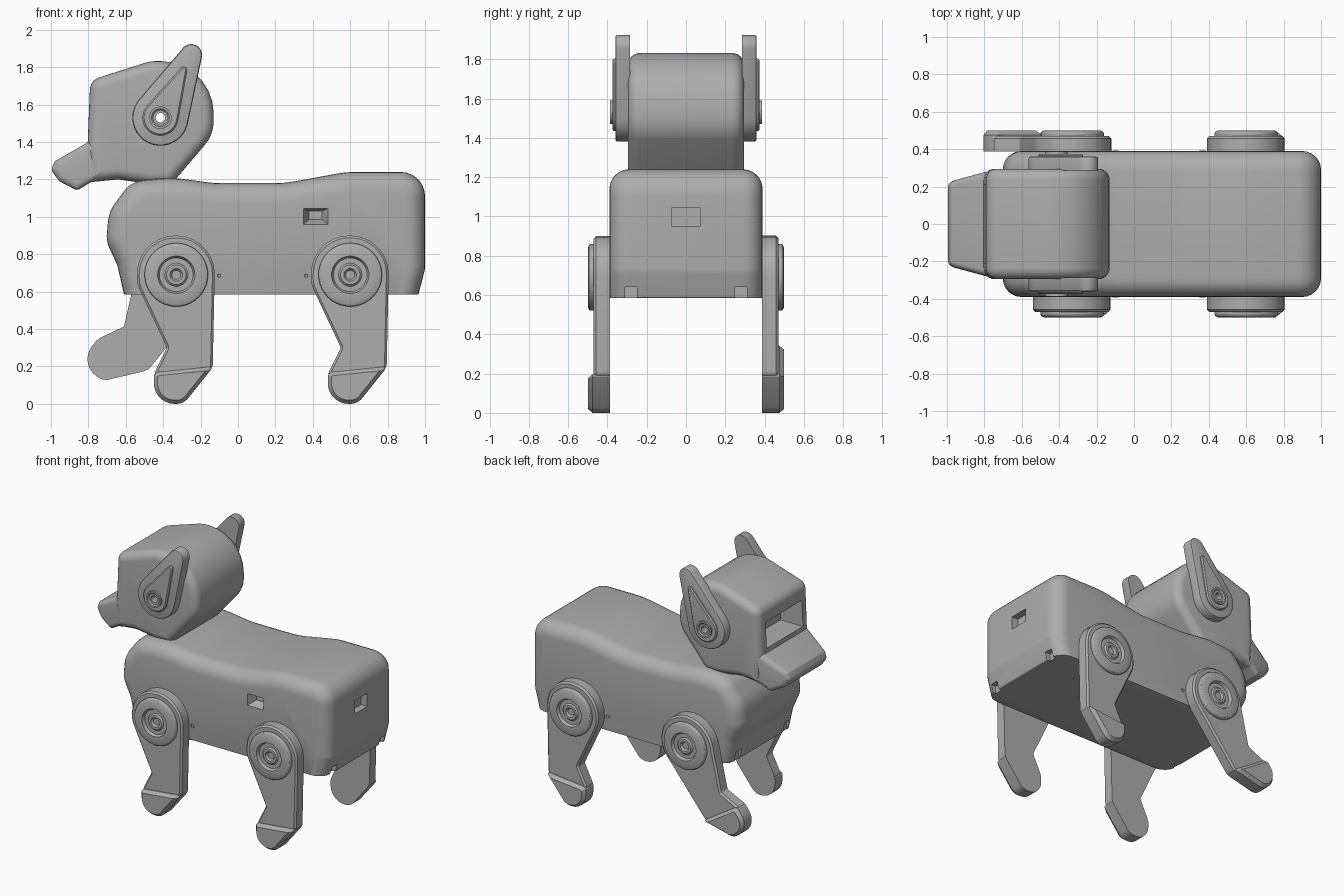
import bpy
import bmesh
from math import sin, cos, tan, pi, acos, atan2, radians
from mathutils import Vector, Matrix

old = bpy.data.objects.get("Cube")
if old:
    bpy.data.objects.remove(old, do_unlink=True)

grey = bpy.data.materials.new("light grey plastic")
grey.use_nodes = True
COLOUR = (0.42, 0.42, 0.42, 1)
grey.diffuse_color = COLOUR
grey.node_tree.nodes["Principled BSDF"].inputs["Base Color"].default_value = COLOUR


def finish(name, bm):
    bmesh.ops.recalc_face_normals(bm, faces=bm.faces)
    mesh = bpy.data.meshes.new(name)
    bm.to_mesh(mesh)
    bm.free()
    mesh.materials.append(grey)
    obj = bpy.data.objects.new(name, mesh)
    bpy.context.collection.objects.link(obj)
    return obj


def activate(obj):
    bpy.ops.object.select_all(action='DESELECT')
    obj.select_set(True)
    bpy.context.view_layer.objects.active = obj


def smooth(obj):
    activate(obj)
    bpy.ops.object.shade_smooth_by_angle(angle=radians(30))


def loft(name, loops):
    """Skin a list of (xz outline, y) loops and cap both ends."""
    bm = bmesh.new()
    rings = [[bm.verts.new((x, y, z)) for x, z in pts] for pts, y in loops]
    n = len(rings[0])
    for a, b in zip(rings, rings[1:]):
        for i in range(n):
            j = (i + 1) % n
            bm.faces.new((a[i], a[j], b[j], b[i]))
    bm.faces.new(rings[0])
    bm.faces.new(rings[-1])
    return finish(name, bm)


def outline(corners, d=0.0, flat_last=False, seg=7):
    """Polygon of (x, z, radius) inset by d, with every corner rounded."""
    n = len(corners)
    p = [Vector(c[:2]) for c in corners]
    area = sum(p[i - 1].cross(p[i]) for i in range(n))
    turn = 1 if area > 0 else -1
    dirs = [(p[(i + 1) % n] - p[i]).normalized() for i in range(n)]
    result = []
    for i in range(n):
        u, v = dirs[i - 1], dirs[i]
        du = 0 if flat_last and i == 0 else d
        dv = 0 if flat_last and i == n - 1 else d
        c = u.cross(v)
        nu = Vector((-u.y, u.x)) * turn
        nv = Vector((-v.y, v.x)) * turn
        # the inset corner is where both shifted edges meet
        k = (nv * dv - nu * du).cross(v) / c
        q = p[i] + nu * du + u * k
        convex = c * turn > 0
        r = max(corners[i][2] + (-d if convex else d), 0.001)
        angle = atan2(c, u.dot(v))
        t = r * tan(abs(angle) / 2)
        start = q - u * t
        side = Vector((-u.y, u.x)) * (1 if c > 0 else -1)
        centre = start + side * r
        for s in range(seg + 1):
            result.append(centre + Matrix.Rotation(angle * s / seg, 2) @ (-side * r))
    return result


def circle(x, z, r, n=40):
    return [(x + r * cos(2 * pi * i / n), z + r * sin(2 * pi * i / n)) for i in range(n)]


def lathe(name, x, z, profile, side=1):
    return loft(name, [(circle(x, z, r), y * side) for r, y in profile])


def teardrop(x, z, r1, tip, r2, d=0.0):
    """Outline around a large and a small circle."""
    way = atan2(tip[1], tip[0])
    spread = acos((r1 - r2) / Vector(tip).length)
    pts = []
    for cx, cz, r, a, b in ((x, z, r1, way + spread, way + 2 * pi - spread),
                            (x + tip[0], z + tip[1], r2, way - spread, way + spread)):
        for i in range(21):
            t = a + (b - a) * i / 20
            pts.append((cx + (r - d) * cos(t), cz + (r - d) * sin(t)))
    return pts


def rounded_slab(name, corners, half, rim, flat_last=False):
    """Outline extruded across y with rounded rims on both sides."""
    steps = [(rim * (1 - cos(a)), half - rim + rim * sin(a))
             for a in (pi / 2 * i / 6 for i in range(7))]
    loops = [(d, -y) for d, y in reversed(steps)] + steps
    return loft(name, [(outline(corners, d, flat_last), y) for d, y in loops])


def box(name, lo, hi):
    bm = bmesh.new()
    bmesh.ops.create_cube(bm, size=1)
    for v in bm.verts:
        v.co = [a + (b - a) * (c + 0.5) for a, b, c in zip(lo, hi, v.co)]
    return finish(name, bm)


def cut(obj, cutters):
    for c in cutters:
        c.hide_render = True
        mod = obj.modifiers.new("cut", 'BOOLEAN')
        mod.operation = 'DIFFERENCE'
        mod.solver = 'EXACT'
        mod.object = c
        activate(obj)
        bpy.ops.object.modifier_apply(modifier=mod.name)
        bpy.data.objects.remove(c, do_unlink=True)


# Body: long back with a dip, rounded chest, flat belly
body = rounded_slab("body", [
    (-0.61, 0.585, 0.01), (-0.645, 0.74, 0.1), (-0.705, 0.87, 0.15), (-0.69, 1.03, 0.2),
    (-0.57, 1.19, 0.15), (-0.35, 1.21, 0.6), (-0.13, 1.18, 0.6), (0.25, 1.18, 0.6),
    (0.58, 1.24, 0.6), (1.0, 1.24, 0.13), (1.0, 0.72, 0.1), (0.965, 0.585, 0.01)],
    0.39, 0.1, flat_last=True)


def rectangle(x0, x1, z0, z1):
    return [(x0, z0), (x1, z0), (x1, z1), (x0, z1)]


# Side socket, rear socket and belly corner notches
cutters = [loft("side_socket", [(rectangle(0.35, 0.48, 0.96, 1.045), -0.4),
                                (rectangle(0.35, 0.48, 0.96, 1.045), -0.39),
                                (rectangle(0.38, 0.45, 0.985, 1.03), -0.33)]),
           box("rear_socket", (0.95, -0.07, 0.95), (1.05, 0.07, 1.045))]
for s in (-1, 1):
    cutters.append(box("rear_notch", (0.94, s * 0.28 - 0.03, 0.5), (1.02, s * 0.28 + 0.03, 0.64)))
    cutters.append(box("chest_notch", (-0.7, s * 0.28 - 0.03, 0.5), (-0.6, s * 0.28 + 0.03, 0.66)))
cut(body, cutters)
smooth(body)

# Head: sloped brow, round back, open face window
EAR_X, EAR_Z = -0.415, 1.53


def ear_bore():
    return lathe("bore", EAR_X, EAR_Z, [(0.025, -0.6), (0.025, 0.6)])


head = rounded_slab("head", [
    (-0.805, 1.36, 0.02), (-0.79, 1.73, 0.07), (-0.47, 1.832, 0.2), (-0.13, 1.832, 0.28),
    (-0.13, 1.44, 0.2), (-0.355, 1.175, 0.05), (-0.47, 1.175, 0.1), (-0.64, 1.2, 0.1),
    (-0.79, 1.185, 0.02)], 0.295, 0.06)
cut(head, [box("face_window", (-0.9, -0.21, 1.43), (-0.62, 0.21, 1.62)), ear_bore()])
smooth(head)

# Snout: narrows toward the nose
snout = rounded_slab("snout", [
    (-0.72, 1.405, 0.01), (-0.8, 1.4, 0.01), (-0.98, 1.297, 0.02), (-1.0, 1.25, 0.03),
    (-0.955, 1.19, 0.03), (-0.86, 1.14, 0.03), (-0.79, 1.183, 0.06), (-0.68, 1.21, 0.02)],
    0.285, 0.035)
for v in snout.data.vertices:
    v.co.y *= 1 - 0.95 * max(0, -0.77 - v.co.x)
smooth(snout)

# Ears: teardrop plate, raised inner plate and ringed hub
for side, label in ((-1, "right"), (1, "left")):
    plate = loft(label + "_ear", [
        (teardrop(EAR_X, EAR_Z, 0.15, (0.165, 0.335), 0.058, d), y * side)
        for d, y in ((0, 0.285), (0, 0.35), (0.004, 0.357), (0.012, 0.36))])
    inner = loft(label + "_ear_inlay", [
        (teardrop(EAR_X, EAR_Z, 0.095, (0.125, 0.255), 0.018, d), y * side)
        for d, y in ((0, 0.35), (0, 0.367), (0.008, 0.375))])
    hub = lathe(label + "_ear_hub", EAR_X, EAR_Z, [
        (0.06, 0.36), (0.06, 0.388), (0.048, 0.388), (0.04, 0.38), (0.03, 0.38)], side)
    for part in (plate, inner, hub):
        cut(part, [ear_bore()])
        smooth(part)

# Legs: outlines are relative to the hip
LEG = [(-0.21, 0.21, 0.205), (-0.21, -0.05, 0.15), (-0.05, -0.39, 0.02), (-0.115, -0.52, 0.04),
       (-0.115, -0.69, 0.105), (0.04, -0.69, 0.08), (0.195, -0.49, 0.03), (0.21, 0.21, 0.205)]
FOOT = [(-0.1, -0.52, 0.01), (-0.12, -0.535, 0.01), (-0.12, -0.69, 0.11), (0.04, -0.69, 0.08),
        (0.2, -0.49, 0.01)]
for hip_x, end in ((-0.33, "front"), (0.6, "hind")):
    for side, label in ((-1, "right"), (1, "left")):
        name = end + "_" + label
        parts = [
            loft(name + "_leg", [(outline(LEG, d), y * side)
                                 for d, y in ((0, 0.388), (0, 0.458), (0.012, 0.47))]),
            loft(name + "_foot", [(outline(FOOT, d), y * side)
                                  for d, y in ((0, 0.388), (0, 0.475), (0.02, 0.5))]),
            lathe(name + "_hip_cap", 0, 0, [
                (0.17, 0.46), (0.17, 0.485), (0.165, 0.493), (0.15, 0.5), (0.1, 0.5),
                (0.09, 0.48), (0.062, 0.48), (0.052, 0.49), (0.034, 0.49), (0.024, 0.476)], side)]
        # the left front leg steps forward
        swing = radians(38) if end == "front" and side == 1 else 0
        for part in parts:
            part.data.transform(Matrix.Translation((hip_x, 0, 0.69)) @
                                Matrix.Rotation(swing, 4, 'Y'))
            smooth(part)

# Small screws on both flanks
for x in (-0.1, 0.365):
    for side in (-1, 1):
        smooth(lathe("flank_screw", x, 0.685, [
            (0.016, 0.38), (0.016, 0.394), (0.01, 0.394), (0.008, 0.391)], side))
